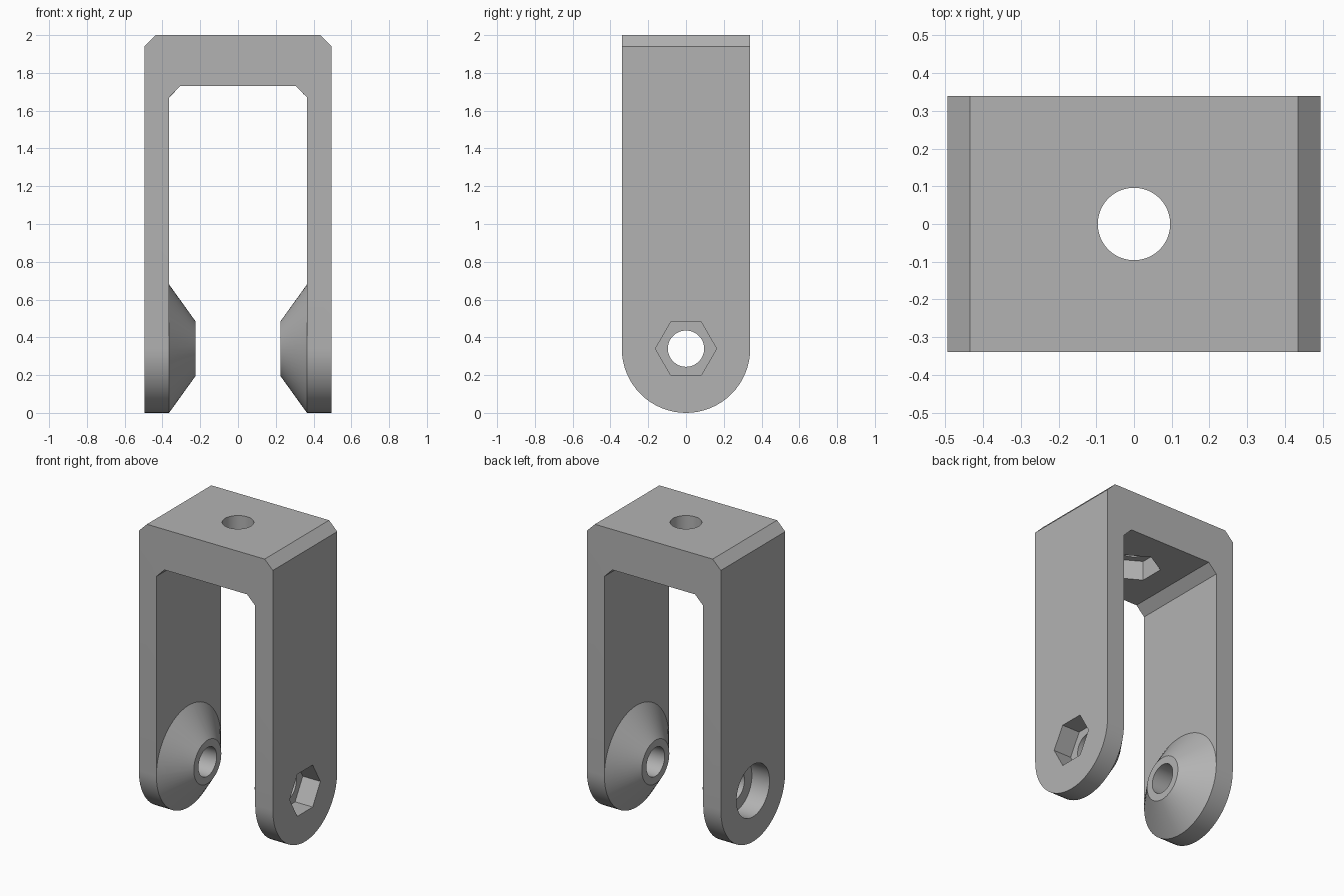
import bpy, bmesh
from math import sin, cos, pi, radians

cube = bpy.data.objects.get("Cube")
if cube:
    bpy.data.objects.remove(cube)

HALF_X, HALF_Y, TOP = 0.495, 0.34, 2.0     # overall block
INNER_X, INNER_TOP, BEVEL = 0.365, 1.73, 0.06
AXLE_Z = HALF_Y                            # height of the axle centre
HOLE_R, HEX_R, BORE_R, RECESS = 0.096, 0.162, 0.174, 0.13
SEG = 64

steel = bpy.data.materials.new("plain grey")
steel.use_nodes = True
GREY = (0.45, 0.45, 0.45, 1)
steel.diffuse_color = GREY
steel.node_tree.nodes["Principled BSDF"].inputs["Base Color"].default_value = GREY


def ring(r, sides=SEG, turn=0.0):
    return [(r * cos(turn + 2 * pi * i / sides), r * sin(turn + 2 * pi * i / sides))
            for i in range(sides)]


def loft(name, start, end):
    """Closed solid between two matching 3D outlines."""
    bm = bmesh.new()
    a = [bm.verts.new(p) for p in start]
    b = [bm.verts.new(p) for p in end]
    bm.faces.new(a)
    bm.faces.new(b[::-1])
    for i in range(len(a)):
        j = (i + 1) % len(a)
        bm.faces.new((a[i], b[i], b[j], a[j]))
    bmesh.ops.recalc_face_normals(bm, faces=bm.faces)
    mesh = bpy.data.meshes.new(name)
    bm.to_mesh(mesh)
    bm.free()
    mesh.materials.append(steel)
    obj = bpy.data.objects.new(name, mesh)
    bpy.context.collection.objects.link(obj)
    return obj


def along_x(points, x, z=AXLE_Z):
    return [(x, u, z + v) for u, v in points]


def along_y(points, y):
    return [(u, y, v) for u, v in points]


def along_z(points, z):
    return [(u, v, z) for u, v in points]


def combine(target, tool, operation):
    tool.hide_render = True
    mod = target.modifiers.new(operation.lower(), 'BOOLEAN')
    mod.operation, mod.solver, mod.object = operation, 'EXACT', tool
    bpy.context.view_layer.objects.active = target
    bpy.ops.object.modifier_apply(modifier=mod.name)
    bpy.data.objects.remove(tool)


# Arch profile with chamfered outer and inner corners
right = [(INNER_X, -0.1), (HALF_X, -0.1), (HALF_X, TOP - BEVEL), (HALF_X - BEVEL, TOP)]
inner = [(-INNER_X + BEVEL, INNER_TOP), (INNER_X - BEVEL, INNER_TOP), (INNER_X, INNER_TOP - BEVEL)]
left = [(-x, z) for x, z in reversed(right)]
arch = right + left + [(-INNER_X, INNER_TOP - BEVEL)] + inner
fork = loft("fork_bracket", along_y(arch, -HALF_Y), along_y(arch, HALF_Y))

# Round the leg ends, leaving the sides slightly clear of the envelope above the axle
tip = [(HALF_Y * cos(pi + 2 * pi * i / SEG), HALF_Y * sin(pi + 2 * pi * i / SEG))
       for i in range(SEG // 2 + 1)]
tip += [(HALF_Y, 2), (-HALF_Y, 2)]
combine(fork, loft("leg_outline", along_x(tip, -1), along_x(tip, 1)), 'INTERSECT')

# Conical bosses facing each other on the inside of the legs
for side in (1, -1):
    boss = loft("boss", along_x(ring(HALF_Y), side * INNER_X), along_x(ring(0.145), side * 0.225))
    combine(fork, boss, 'UNION')

# Axle hole, hex nut pocket on one leg, round counterbore on the other
hexagon = ring(HEX_R, 6)
cuts = [
    (along_x(ring(HOLE_R), -1), along_x(ring(HOLE_R), 1)),
    (along_x(hexagon, HALF_X - RECESS), along_x(hexagon, 1)),
    (along_x(ring(BORE_R), -1), along_x(ring(BORE_R), -HALF_X + RECESS)),
    # Stem hole through the bridge with a hex pocket underneath
    (along_z(ring(HOLE_R), 1.5), along_z(ring(HOLE_R), 2.2)),
    (along_z(ring(HEX_R, 6, pi / 2), 1.5), along_z(ring(HEX_R, 6, pi / 2), INNER_TOP + RECESS)),
]
for start, end in cuts:
    combine(fork, loft("cutter", start, end), 'DIFFERENCE')

# Smooth round surfaces, crisp edges
bpy.ops.object.select_all(action='DESELECT')
fork.select_set(True)
bpy.context.view_layer.objects.active = fork
bpy.ops.object.shade_smooth_by_angle(angle=radians(20))
